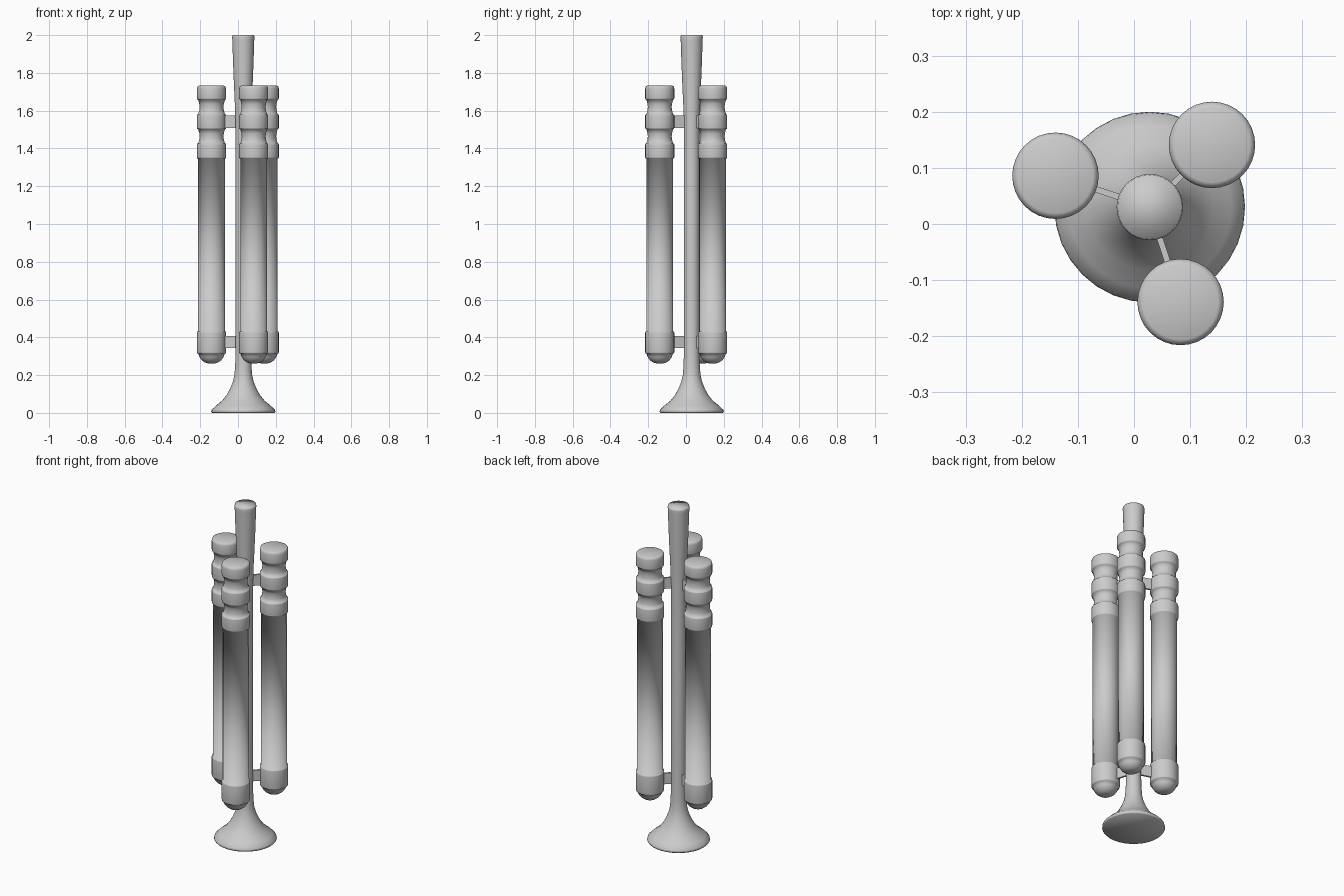
import bpy, bmesh, math
from mathutils import Matrix, Vector

if "Cube" in bpy.data.objects:
    bpy.data.objects.remove(bpy.data.objects["Cube"])

SEGMENTS = 32


def lathe(name, profile, x, y):
    """Spin (radius, z) points, bottom to top, into a capped smooth solid."""
    bm = bmesh.new()
    rings = []
    for r, z in profile:
        rings.append([bm.verts.new((r * math.cos(2 * math.pi * i / SEGMENTS),
                                    r * math.sin(2 * math.pi * i / SEGMENTS), z))
                      for i in range(SEGMENTS)])
    for a, b in zip(rings, rings[1:]):
        for i in range(SEGMENTS):
            j = (i + 1) % SEGMENTS
            bm.faces.new((a[i], a[j], b[j], b[i]))
    bm.faces.new(rings[0][::-1])
    bm.faces.new(rings[-1])
    return finish(name, bm, (x, y, 0), True)


def finish(name, bm, location, smooth):
    for f in bm.faces:
        f.smooth = smooth
    mesh = bpy.data.meshes.new(name)
    bm.to_mesh(mesh)
    bm.free()
    ob = bpy.data.objects.new(name, mesh)
    ob.location = location
    bpy.context.collection.objects.link(ob)
    return ob


def strut(name, start, end, z):
    """Thin upright plate joining the pole to a tube."""
    d = Vector(end) - Vector(start)
    mid = (Vector(start) + Vector(end)) / 2
    bm = bmesh.new()
    bmesh.ops.create_cube(bm, size=1)
    bmesh.ops.scale(bm, vec=(d.length, 0.011, 0.065), verts=bm.verts)
    bmesh.ops.rotate(bm, cent=(0, 0, 0), verts=bm.verts,
                     matrix=Matrix.Rotation(math.atan2(d.y, d.x), 3, 'Z'))
    finish(name, bm, (mid.x, mid.y, z), False)


# Central pole with flared bell foot and widening mouth
POLE = (0.028, 0.03)
lathe("central_pole", [
    (0.165, 0.0), (0.17, 0.006), (0.168, 0.016), (0.145, 0.038), (0.112, 0.065),
    (0.088, 0.095), (0.069, 0.13), (0.055, 0.165), (0.047, 0.20), (0.043, 0.25),
    (0.041, 0.32), (0.041, 1.50), (0.044, 1.62), (0.050, 1.75), (0.054, 1.85),
    (0.058, 1.97), (0.059, 1.99), (0.057, 2.0)], *POLE)

# Tube profile: rounded end, bottom collar, long body
tube = [(0.018, 0.262), (0.035, 0.267), (0.052, 0.279), (0.064, 0.296), (0.070, 0.314),
        (0.076, 0.315), (0.077, 0.32), (0.077, 0.425), (0.076, 0.43), (0.071, 0.431)]
# Three top bands with concave waists between them
for low, high in ((1.348, 1.425), (1.503, 1.580), (1.660, 1.722)):
    tube += [(0.071, low - 0.001), (0.076, low), (0.077, low + 0.006),
             (0.077, high - 0.005)]
    if high < 1.7:
        tube += [(0.076, high), (0.071, high + 0.001), (0.065, high + 0.022),
                 (0.063, high + 0.04), (0.065, high + 0.056)]
tube += [(0.074, 1.728), (0.067, 1.732)]

# Three tubes around the pole, each held by two struts
for n, pos in enumerate(((-0.14, 0.086), (0.139, 0.141), (0.083, -0.139)), 1):
    lathe(f"tube_{n}", tube, *pos)
    strut(f"lower_strut_{n}", POLE, pos, 0.375)
    strut(f"upper_strut_{n}", POLE, pos, 1.542)
